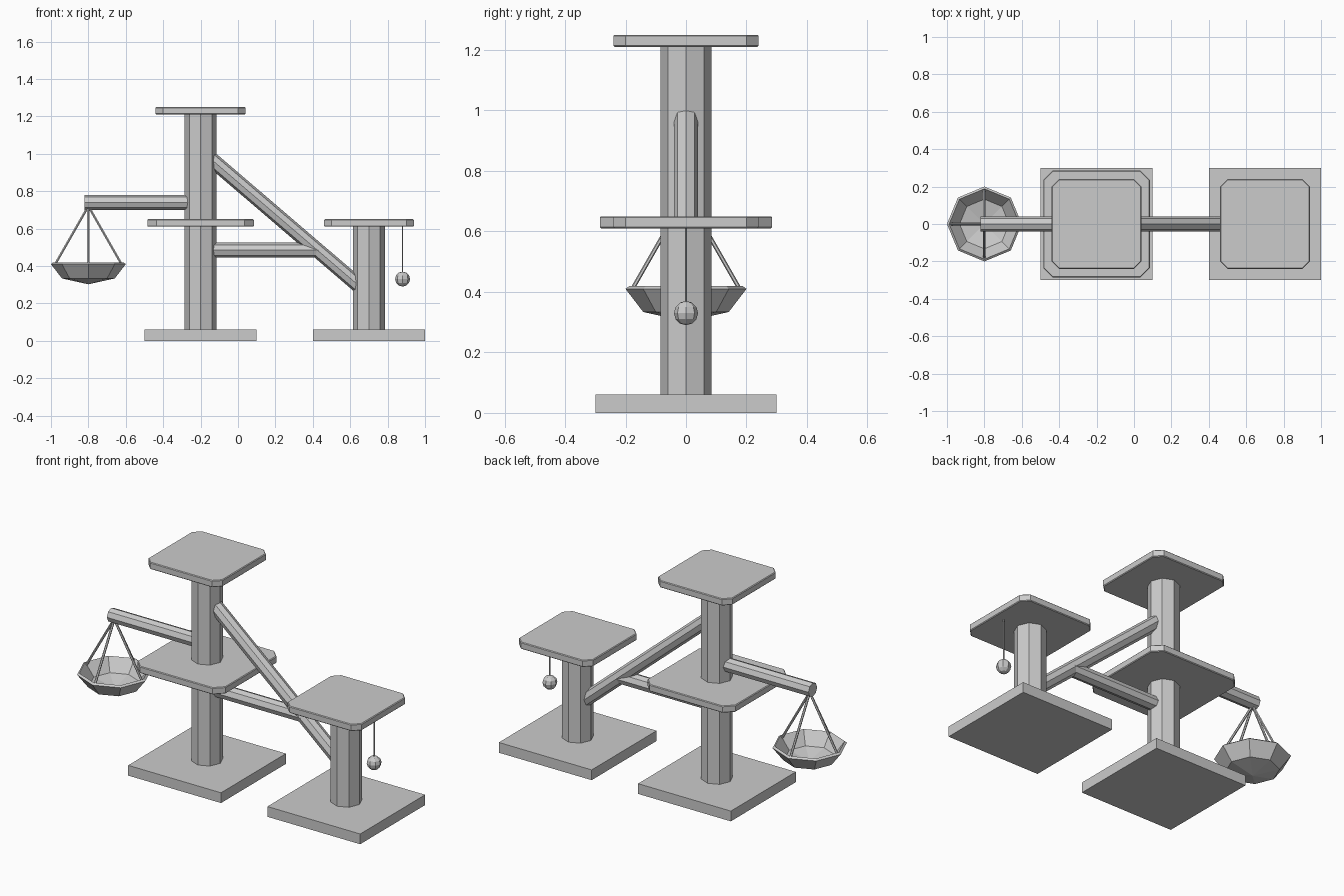
import bpy, bmesh
from math import pi
from mathutils import Vector, Matrix

old = bpy.data.objects.get("Cube")
if old:
    bpy.data.objects.remove(old, do_unlink=True)

# One plain grey for everything
grey = bpy.data.materials.new("plain grey")
grey.use_nodes = True
grey.diffuse_color = (0.6, 0.6, 0.6, 1)
grey.node_tree.nodes["Principled BSDF"].inputs["Base Color"].default_value = (0.6, 0.6, 0.6, 1)


def finish(name, bm):
    mesh = bpy.data.meshes.new(name)
    bmesh.ops.recalc_face_normals(bm, faces=bm.faces)
    bm.to_mesh(mesh)
    bm.free()
    mesh.materials.append(grey)
    ob = bpy.data.objects.new(name, mesh)
    bpy.context.collection.objects.link(ob)
    return ob


def slab(name, x, size, bottom, height, corner=0):
    """Square board, optionally with cut corners and softened edges."""
    bm = bmesh.new()
    bmesh.ops.create_cube(bm, size=1)
    bmesh.ops.scale(bm, vec=(size, size, height), verts=bm.verts)
    bmesh.ops.translate(bm, vec=(x, 0, bottom + height / 2), verts=bm.verts)
    if corner:
        upright = [e for e in bm.edges if abs(e.verts[0].co.z - e.verts[1].co.z) > height / 2]
        bmesh.ops.bevel(bm, geom=upright, offset=corner, segments=1, affect='EDGES')
        rims = [e for e in bm.edges if abs(e.verts[0].co.z - e.verts[1].co.z) < height / 2]
        bmesh.ops.bevel(bm, geom=rims, offset=0.004, segments=1, affect='EDGES')
    return finish(name, bm)


def rod(name, start, end, radius, sides=8):
    """Straight prism between two points."""
    a, b = Vector(start), Vector(end)
    d = b - a
    bm = bmesh.new()
    bmesh.ops.create_cone(bm, cap_ends=True, segments=sides, radius1=radius,
                          radius2=radius, depth=d.length)
    turn = Vector((0, 0, 1)).rotation_difference(d).to_matrix().to_4x4()
    bmesh.ops.transform(bm, matrix=Matrix.Translation((a + b) / 2) @ turn, verts=bm.verts)
    return finish(name, bm)


TALL, SHORT, BOWL = -0.2, 0.7, -0.8

# Bases, posts and platforms
slab("tall_base", TALL, 0.6, 0, 0.06)
slab("short_base", SHORT, 0.6, 0, 0.06)
rod("tall_post", (TALL, 0, 0.06), (TALL, 0, 1.22), 0.085)
rod("short_post", (SHORT, 0, 0.06), (SHORT, 0, 0.62), 0.085)
slab("top_platform", TALL, 0.48, 1.21, 0.04, 0.04)
slab("middle_platform", TALL, 0.57, 0.61, 0.04, 0.05)
slab("short_platform", SHORT, 0.48, 0.61, 0.04, 0.04)

# Braces and the side arm
rod("diagonal_brace", (-0.16, 0, 0.985), (0.66, 0, 0.283), 0.04)
rod("level_brace", (TALL, 0, 0.485), (0.43, 0, 0.485), 0.04)
rod("side_arm", (-0.82, 0, 0.74), (TALL, 0, 0.74), 0.04)

# Hanging bowl: lower half of a squashed ball, thickened inward
bm = bmesh.new()
bmesh.ops.create_uvsphere(bm, u_segments=8, v_segments=4, radius=0.2)
bmesh.ops.delete(bm, geom=[v for v in bm.verts if v.co.z > 0.01], context='VERTS')
bmesh.ops.scale(bm, vec=(1, 1, 0.54), verts=bm.verts)
bmesh.ops.translate(bm, vec=(BOWL, 0, 0.41), verts=bm.verts)
bowl = finish("bowl", bm)
shell = bowl.modifiers.new("thickness", 'SOLIDIFY')
shell.thickness = 0.015
shell.offset = -1

# Four cords from the arm to the bowl rim
for side, (dx, dy) in {"left": (1, 0), "right": (-1, 0), "front": (0, -1), "back": (0, 1)}.items():
    rod(side + "_bowl_cord", (BOWL, 0, 0.72), (BOWL + 0.18 * dx, 0.18 * dy, 0.405), 0.007, 6)

# Dangling ball
rod("ball_cord", (0.88, 0, 0.36), (0.88, 0, 0.62), 0.004, 6)
bm = bmesh.new()
bmesh.ops.create_uvsphere(bm, u_segments=8, v_segments=6, radius=0.04)
bmesh.ops.translate(bm, vec=(0.88, 0, 0.33), verts=bm.verts)
finish("ball", bm)
